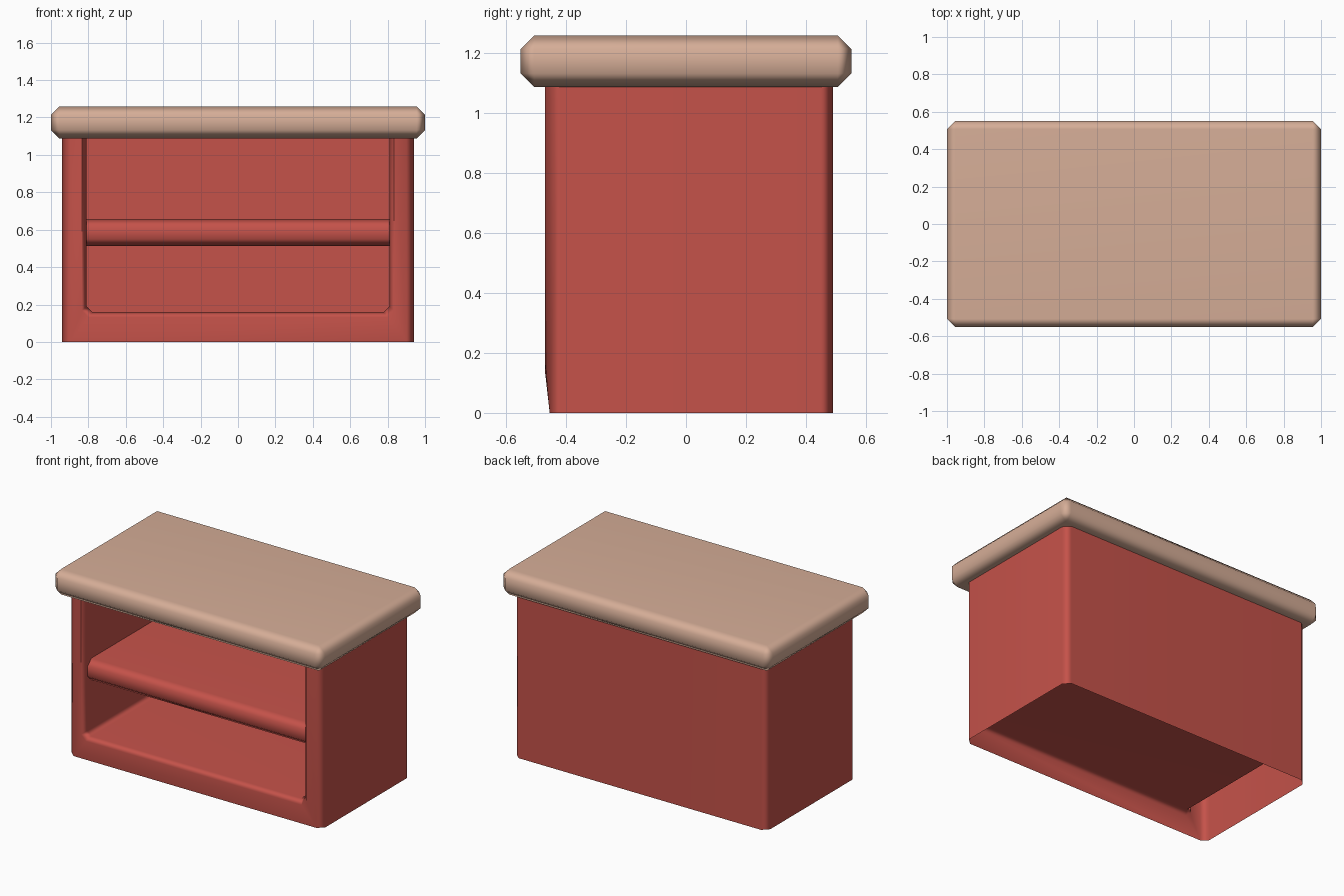
import bpy, bmesh, math

if "Cube" in bpy.data.objects:
    bpy.data.objects.remove(bpy.data.objects["Cube"])


def material(name, color):
    m = bpy.data.materials.new(name)
    m.diffuse_color = (*color, 1)
    m.use_nodes = True
    m.node_tree.nodes["Principled BSDF"].inputs["Base Color"].default_value = m.diffuse_color
    return m


red = material("red_paint", (0.56, 0.085, 0.068))
tan = material("tan_wood", (0.67, 0.42, 0.31))


def finish(name, bm, mat):
    """Turn a bmesh into a smooth-shaded object."""
    bmesh.ops.remove_doubles(bm, verts=bm.verts, dist=1e-5)
    bmesh.ops.dissolve_degenerate(bm, edges=bm.edges, dist=1e-5)
    bmesh.ops.recalc_face_normals(bm, faces=bm.faces)
    me = bpy.data.meshes.new(name)
    bm.to_mesh(me)
    bm.free()
    me.materials.append(mat)
    ob = bpy.data.objects.new(name, me)
    bpy.context.collection.objects.link(ob)
    bpy.ops.object.select_all(action='DESELECT')
    bpy.context.view_layer.objects.active = ob
    ob.select_set(True)
    bpy.ops.object.shade_smooth_by_angle(angle=math.radians(60))
    wn = ob.modifiers.new("weighted_normals", 'WEIGHTED_NORMAL')
    wn.keep_sharp = True
    return ob


def bridge(bm, a, b):
    """Quads between two open rows of vertices."""
    for i in range(len(a) - 1):
        bm.faces.new((a[i], a[i + 1], b[i + 1], b[i]))


# worktop: chamfered slab
bm = bmesh.new()
bmesh.ops.create_cube(bm, size=1)
for v in bm.verts:
    v.co.x *= 2.0
    v.co.y *= 1.104
    v.co.z = v.co.z * 0.172 + 1.174
bmesh.ops.bevel(bm, geom=bm.edges[:], offset=0.045, segments=1,
                affect='EDGES', profile=0.5)
finish("worktop", bm, tan)

# cabinet body: outer wall, open underneath, with a recessed front opening
TOP = 1.12
bm = bmesh.new()
half = [(0.90, -0.455), (0.94, -0.42), (0.94, 0.45), (0.90, 0.49)]
path = half + [(-x, y) for x, y in reversed(half)]
low = [bm.verts.new((x, y, 0)) for x, y in path]
high = [bm.verts.new((x, y, TOP)) for x, y in path]
bridge(bm, low, high)


def u_row(w, y, b, c):
    """U-shaped row of points: half width, depth, bottom height, corner cut."""
    pts = [(-w, TOP), (-w, b + c), (-w + c, b), (w - c, b), (w, b + c), (w, TOP)]
    return [bm.verts.new((x, y, z)) for x, z in pts]


rows = [u_row(0.90, -0.455, 0.0, 0.0005),
        u_row(0.835, -0.47, 0.132, 0.035),
        u_row(0.81, -0.44, 0.16, 0.03),
        u_row(0.81, 0.45, 0.16, 0.03)]
for v in rows[0]:  # square off the outer lower corners
    if v.co.z < 0.01:
        v.co.z = 0
        v.co.x = math.copysign(0.90, v.co.x)
for a, b in zip(rows, rows[1:]):
    bridge(bm, a, b)
bm.faces.new(rows[-1])
finish("cabinet_body", bm, red)

# shelf: board with a chamfered front edge
bm = bmesh.new()
prof = [(0.45, 0.512), (-0.395, 0.512), (-0.435, 0.55),
        (-0.435, 0.62), (-0.395, 0.658), (0.45, 0.658)]
ends = [[bm.verts.new((x, y, z)) for y, z in prof] for x in (-0.81, 0.81)]
bridge(bm, ends[0] + ends[0][:1], ends[1] + ends[1][:1])
for e in ends:
    bm.faces.new(e)
finish("shelf", bm, red)
